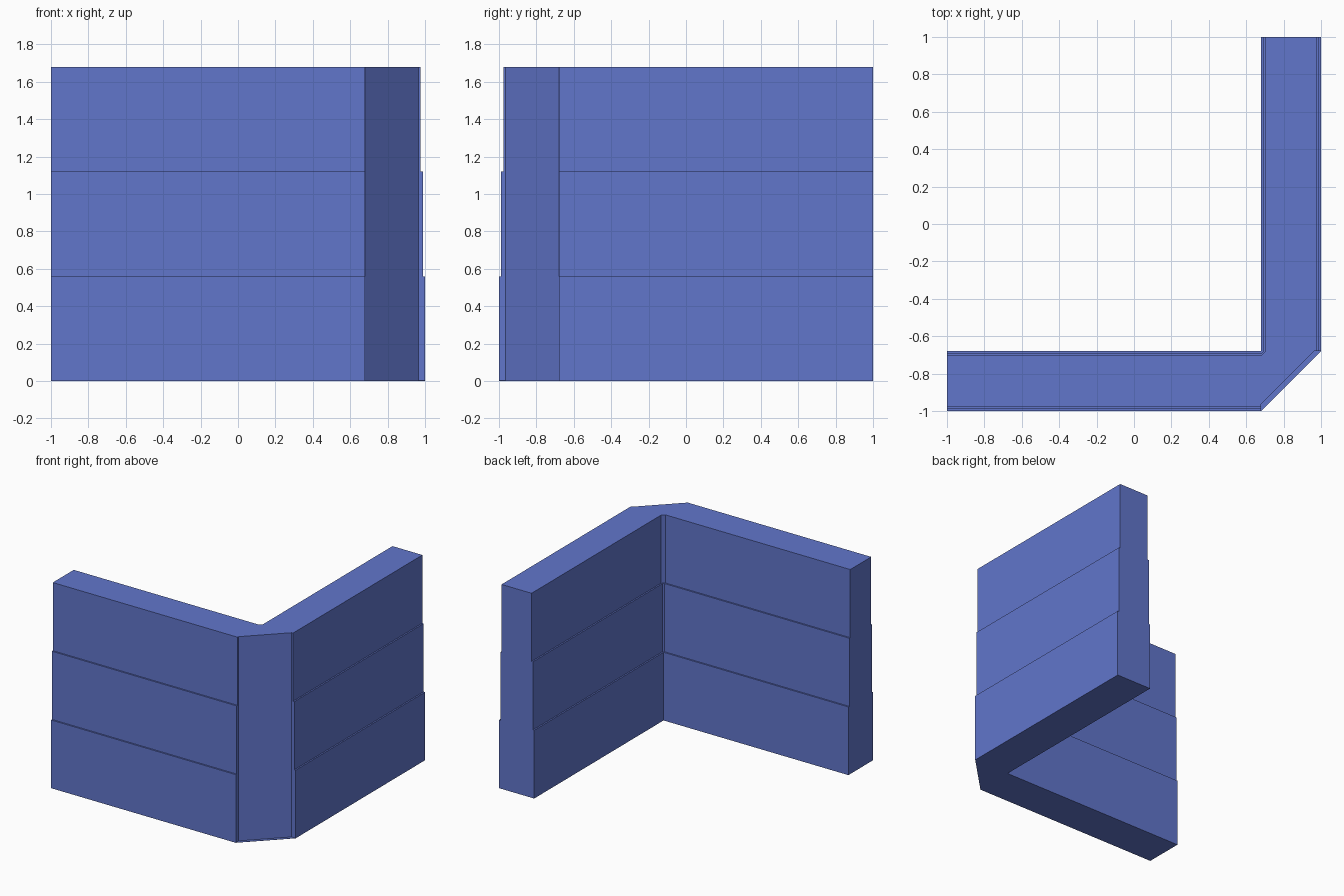
import bpy, bmesh

if "Cube" in bpy.data.objects:
    bpy.data.objects.remove(bpy.data.objects["Cube"])

C = 0.68        # where the straight walls stop at the corner
STEP = 0.012    # setback of every course
COURSE = 0.56   # course height
NOTCH = 3 * STEP
LIP = 0.002     # thin floor below the recessed corner panel


def outline(s, notch):
    """Plan of the L-shaped wall with setback s and corner panel inset."""
    return [(-1, -1 + s), (C, -1 + s), (C, -1 + notch),
            (1 - notch, -C), (1 - s, -C), (1 - s, 1),
            (C + s, 1), (C + s, -C), (C, -C - s), (-1, -C - s)]


# Stack of plan outlines: (setback, panel inset, height)
levels = [(0, 0, 0), (0, 0, LIP), (0, NOTCH, LIP)]
for k in range(3):
    if k:
        levels.append((k * STEP, NOTCH, k * COURSE))
    levels.append((k * STEP, NOTCH, (k + 1) * COURSE))

# Loft the outlines into one stepped shell
bm = bmesh.new()
rings = [[bm.verts.new((x, y, z)) for x, y in outline(s, n)] for s, n, z in levels]
for a, b in zip(rings, rings[1:]):
    for i in range(len(a)):
        j = (i + 1) % len(a)
        f = bm.faces.new((a[i], a[j], b[j], b[i]))
        f.normal_update()
        if f.calc_area() < 1e-7:
            bm.faces.remove(f)
bm.faces.new(rings[0][::-1])
bm.faces.new(rings[-1])
bmesh.ops.remove_doubles(bm, verts=bm.verts, dist=1e-5)
loose = [e for e in bm.edges if not e.link_faces]
bmesh.ops.delete(bm, geom=loose, context='EDGES')

mesh = bpy.data.meshes.new("corner_wall")
bm.to_mesh(mesh)
bm.free()
wall = bpy.data.objects.new("corner_wall", mesh)
bpy.context.collection.objects.link(wall)

# Blue paint
paint = bpy.data.materials.new("blue_paint")
paint.diffuse_color = (0.12, 0.18, 0.6, 1)
paint.use_nodes = True
paint.node_tree.nodes["Principled BSDF"].inputs["Base Color"].default_value = paint.diffuse_color
mesh.materials.append(paint)
